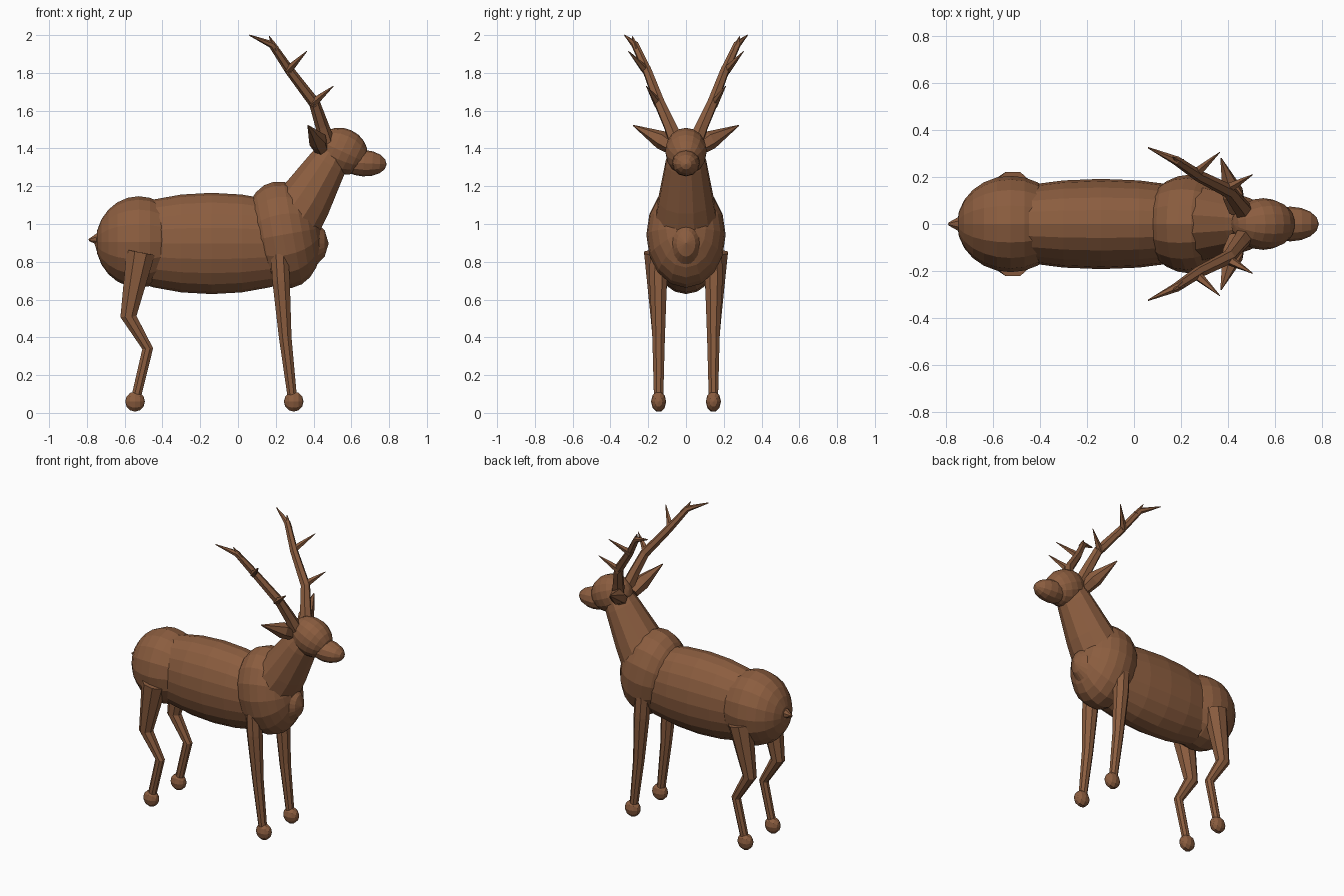
import bpy, bmesh, math
from mathutils import Vector, Matrix

if "Cube" in bpy.data.objects:
    bpy.data.objects.remove(bpy.data.objects["Cube"])

brown = bpy.data.materials.new("brown_coat")
brown.diffuse_color = (0.26, 0.11, 0.05, 1)
brown.use_nodes = True
brown.node_tree.nodes["Principled BSDF"].inputs["Base Color"].default_value = brown.diffuse_color


def finish(bm, name):
    bmesh.ops.recalc_face_normals(bm, faces=bm.faces)
    me = bpy.data.meshes.new(name)
    bm.to_mesh(me)
    bm.free()
    me.materials.append(brown)
    ob = bpy.data.objects.new(name, me)
    bpy.context.collection.objects.link(ob)
    return ob


def ellipsoid(name, centre, radii, tilt=0, seg=16, rings=12):
    """Flat-faced ellipsoid, poles along x, tilted about y."""
    bm = bmesh.new()
    bmesh.ops.create_uvsphere(bm, u_segments=seg, v_segments=rings, radius=1)
    m = (Matrix.Translation(centre) @ Matrix.Rotation(math.radians(tilt), 4, 'Y')
         @ Matrix.Diagonal((*radii, 1)) @ Matrix.Rotation(math.pi / 2, 4, 'Y'))
    bm.transform(m)
    return finish(bm, name)


def add_tube(bm, pts, radii, n=8, wide=1.0):
    """Tapered tube through pts; wide scales the sideways radius."""
    pts = [Vector(p) for p in pts]
    loops = []
    for i, p in enumerate(pts):
        a, b = pts[max(i - 1, 0)], pts[min(i + 1, len(pts) - 1)]
        t = (b - a).normalized()
        ref = Vector((1, 0, 0)) if abs(t.y) > 0.7 else Vector((0, 1, 0))
        u = (ref - t * ref.dot(t)).normalized()
        v = t.cross(u)
        ring = []
        for k in range(n):
            ang = 2 * math.pi * (k + 0.5) / n
            ring.append(bm.verts.new(p + radii[i] * (u * math.cos(ang) * wide + v * math.sin(ang))))
        loops.append(ring)
    for r0, r1 in zip(loops, loops[1:]):
        for k in range(n):
            j = (k + 1) % n
            bm.faces.new((r0[k], r0[j], r1[j], r1[k]))
    bm.faces.new(loops[0])
    bm.faces.new(loops[-1])


def tube(name, pts, radii, n=8, wide=1.0):
    bm = bmesh.new()
    add_tube(bm, pts, radii, n, wide)
    return finish(bm, name)


# Torso
ellipsoid("barrel", (-0.14, 0, 0.897), (0.62, 0.192, 0.268), seg=20)
ellipsoid("rump", (-0.525, 0, 0.905), (0.228, 0.205, 0.242))
ellipsoid("chest", (0.238, 0, 0.943), (0.203, 0.21, 0.285), tilt=-10)
tube("tail", [(-0.70, 0, 0.925), (-0.745, 0, 0.92), (-0.79, 0, 0.915)], [0.04, 0.033, 0.006])

# Neck and head
tube("neck", [(0.27, 0, 1.0), (0.36, 0, 1.13), (0.475, 0, 1.32), (0.51, 0, 1.38)],
     [0.17, 0.145, 0.108, 0.09], n=12, wide=1.03)
ellipsoid("head", (0.55, 0, 1.385), (0.14, 0.11, 0.122), tilt=25, rings=10)
ellipsoid("muzzle", (0.665, 0, 1.322), (0.122, 0.074, 0.07), tilt=3, seg=12, rings=8)

for s, side in ((1, "left"), (-1, "right")):
    def at(*pts):
        return [(x, y * s, z) for x, y, z in pts]

    # Ear
    tube(side + "_ear", at((0.44, 0.06, 1.40), (0.42, 0.13, 1.445), (0.37, 0.28, 1.522)),
         [0.04, 0.05, 0.003], n=6)

    # Legs
    tube(side + "_front_leg",
         at((0.22, 0.145, 0.84), (0.228, 0.147, 0.70), (0.25, 0.145, 0.40), (0.29, 0.145, 0.06)),
         [0.05, 0.05, 0.036, 0.026])
    tube(side + "_back_leg",
         at((-0.515, 0.155, 0.85), (-0.58, 0.15, 0.51), (-0.478, 0.147, 0.34), (-0.545, 0.145, 0.06)),
         [0.082, 0.046, 0.031, 0.027], wide=0.88)

    # Hooves
    for x, label in ((0.295, "front"), (-0.545, "back")):
        ellipsoid(f"{side}_{label}_hoof", at((x, 0.145, 0.06))[0], (0.052, 0.04, 0.056), seg=10, rings=6)

    # Antler: main beam and tines
    bm = bmesh.new()
    add_tube(bm, at((0.475, 0.045, 1.42), (0.445, 0.085, 1.52), (0.405, 0.14, 1.64), (0.275, 0.205, 1.81),
                    (0.18, 0.27, 1.95), (0.06, 0.325, 2.0)),
             [0.044, 0.036, 0.03, 0.025, 0.02, 0.003], n=6)
    for base, tip, r in (((0.39, 0.145, 1.635), (0.505, 0.21, 1.73), 0.026),
                         ((0.405, 0.145, 1.63), (0.375, 0.175, 1.69), 0.024),
                         ((0.265, 0.215, 1.815), (0.365, 0.305, 1.915), 0.023),
                         ((0.275, 0.21, 1.805), (0.225, 0.235, 1.85), 0.022),
                         ((0.20, 0.26, 1.925), (0.165, 0.285, 1.995), 0.02)):
        add_tube(bm, at(base, tip), [r, 0.002], n=5)
    finish(bm, side + "_antler")
